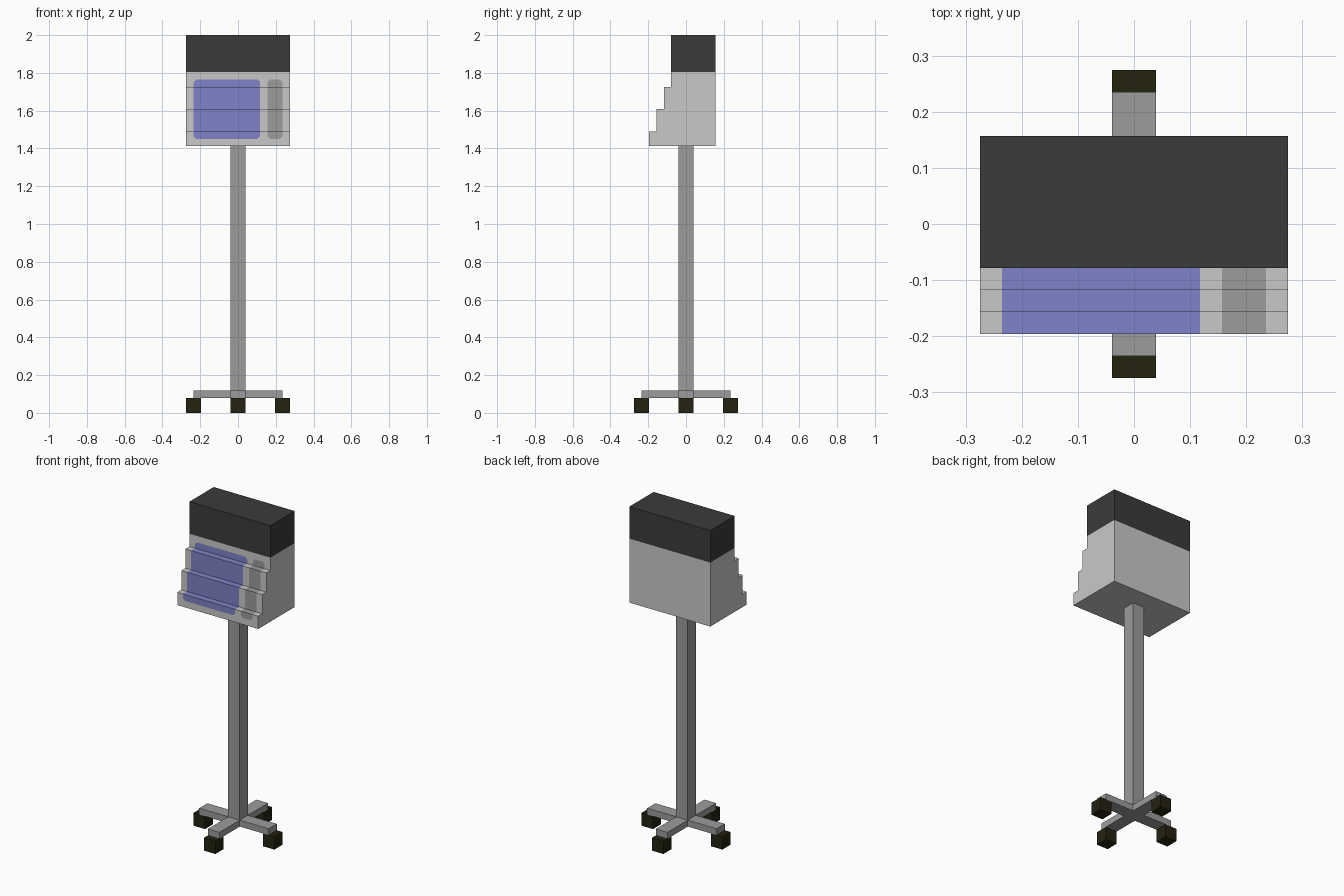
import bpy, bmesh
from mathutils import Vector

if "Cube" in bpy.data.objects:
    bpy.data.objects.remove(bpy.data.objects["Cube"])

U = 2 / 51  # one grid unit; all sizes below are in grid units


def material(name, rgb):
    m = bpy.data.materials.new(name)
    lin = [((c / 255 + 0.055) / 1.055) ** 2.4 for c in rgb]
    m.diffuse_color = (*lin, 1)
    m.use_nodes = True
    m.node_tree.nodes["Principled BSDF"].inputs["Base Color"].default_value = m.diffuse_color
    return m


light = material("light grey", (201, 201, 201))
mid = material("mid grey", (156, 156, 156))
blue = material("screen blue", (128, 131, 200))
dark = material("charcoal", (59, 59, 59))
rubber = material("dark rubber", (36, 34, 16))


def finish(name, bm, mats):
    bmesh.ops.recalc_face_normals(bm, faces=bm.faces)
    bmesh.ops.scale(bm, vec=(U, U, U), verts=bm.verts)
    mesh = bpy.data.meshes.new(name)
    bm.to_mesh(mesh)
    bm.free()
    for m in mats:
        mesh.materials.append(m)
    ob = bpy.data.objects.new(name, mesh)
    bpy.context.collection.objects.link(ob)
    return ob


def box(name, lo, hi, mat):
    bm = bmesh.new()
    bmesh.ops.create_cube(bm, size=1)
    for v in bm.verts:
        v.co = [l if c < 0 else h for c, l, h in zip(v.co, lo, hi)]
    return finish(name, bm, [mat])


# Stand: pole, four legs and four wheels
box("pole", (-1, -1, 2), (1, 1, 36), mid)
for side, s in (("right", 1), ("left", -1)):
    xs = sorted((s, 6 * s))
    box(side + "_leg", (xs[0], -1, 2), (xs[1], 1, 3), mid)
    xs = sorted((5 * s, 7 * s))
    box(side + "_wheel", (xs[0], -1, 0), (xs[1], 1, 2), rubber)
for side, s in (("back", 1), ("front", -1)):
    ys = sorted((s, 6 * s))
    box(side + "_leg", (-1, ys[0], 2), (1, ys[1], 3), mid)
    ys = sorted((5 * s, 7 * s))
    box(side + "_wheel", (-1, ys[0], 0), (1, ys[1], 2), rubber)

# Top cap
box("top_cap", (-7, -2, 46), (7, 4, 51), dark)

# Stepped console body: side profile extruded along x
profile = [(4, 36), (-5, 36), (-5, 38), (-4, 38), (-4, 41), (-3, 41),
           (-3, 44), (-2, 44), (-2, 46), (4, 46)]
bm = bmesh.new()
face = bm.faces.new([bm.verts.new((-7, y, z)) for y, z in profile])
ext = bmesh.ops.extrude_face_region(bm, geom=[face])
bmesh.ops.translate(bm, vec=(14, 0, 0),
                    verts=[g for g in ext["geom"] if isinstance(g, bmesh.types.BMVert)])


def stepped(f):
    # risers and treads on the front of the console
    c = f.calc_center_median()
    return abs(c.x) < 6.99 and c.y < -1.9 and c.z > 36.01


def cut(faces, co, no):
    geom = set(faces)
    for f in faces:
        geom.update(f.edges)
        geom.update(f.verts)
    bmesh.ops.bisect_plane(bm, geom=list(geom), plane_co=co, plane_no=no, dist=1e-5)


# Cut panel outlines into the steps
panels = [(-6, 3, 1), (4, 6, 2)]
for x in (-6, 3, 4, 6):
    cut([f for f in bm.faces if stepped(f)], (x, 0, 0), (1, 0, 0))
for z in (37, 45):
    cut([f for f in bm.faces if stepped(f)], (0, 0, z), (0, 0, 1))

# Clip the panel corners
C = 0.35
corners = [(x, z, sx, sz) for x0, x1, _ in panels
           for x, sx in ((x0, 1), (x1, -1)) for z, sz in ((37, 1), (45, -1))]
for x, z, sx, sz in corners:
    near = []
    for f in bm.faces:
        c = f.calc_center_median()
        if (stepped(f) and (c.x - x) * sx > 0 and (c.z - z) * sz > 0 and
                any(abs(v.co.x - x) + abs(v.co.z - z) < 1e-3 for v in f.verts)):
            near.append(f)
    cut(near, (x + sx * C, 0, z), (sx, 0, sz))

# Colour panels by position, leaving the clipped corners in the body colour
for f in bm.faces:
    c = f.calc_center_median()
    if not stepped(f) or not 37 < c.z < 45:
        continue
    if any((c.x - x) * sx > 0 and (c.z - z) * sz > 0 and
           (c.x - x) * sx + (c.z - z) * sz < C for x, z, sx, sz in corners):
        continue
    for x0, x1, index in panels:
        if x0 < c.x < x1:
            f.material_index = index
finish("console_body", bm, [light, blue, mid])
